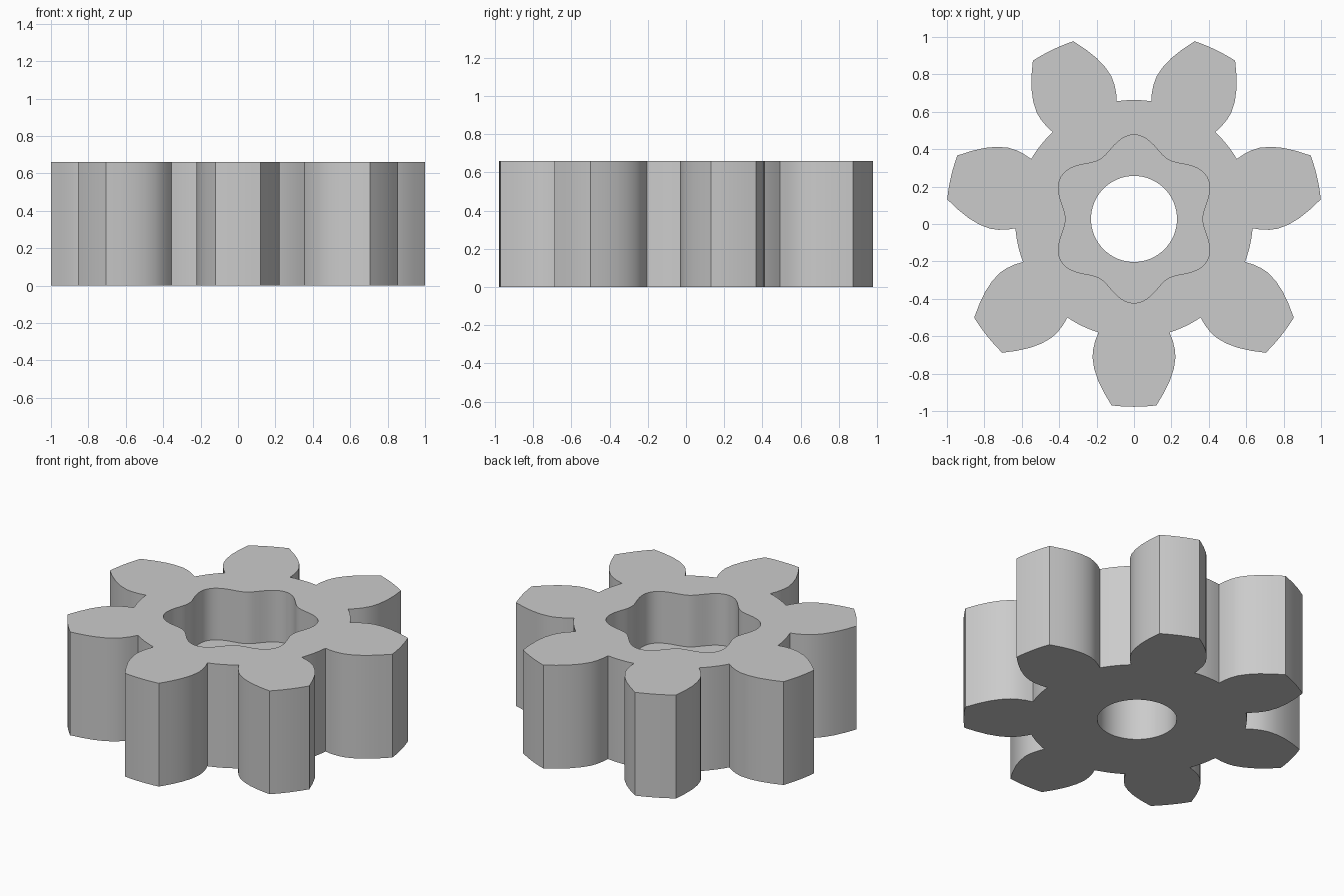
import bpy, bmesh
from math import sin, cos, pi, atan2, hypot, tau

TEETH, HEIGHT, CENTRE_Y = 7, 0.66, 0.027
FLOOR_Z = HEIGHT / 2

old = bpy.data.objects.get("Cube")
if old:
    bpy.data.objects.remove(old, do_unlink=True)

grey = bpy.data.materials.new("plain grey")
grey.use_nodes = True
colour = (0.6, 0.6, 0.6, 1)
grey.diffuse_color = colour
grey.node_tree.nodes["Principled BSDF"].inputs["Base Color"].default_value = colour


def prism(name, polar, z0, z1):
    """Extrude a closed outline of (angle, radius) points."""
    bm = bmesh.new()
    face = bm.faces.new([bm.verts.new((r * cos(a), CENTRE_Y + r * sin(a), z0)) for a, r in polar])
    top = bmesh.ops.extrude_face_region(bm, geom=[face])["geom"]
    bmesh.ops.translate(bm, vec=(0, 0, z1 - z0),
                        verts=[v for v in top if isinstance(v, bmesh.types.BMVert)])
    bmesh.ops.recalc_face_normals(bm, faces=bm.faces)
    mesh = bpy.data.meshes.new(name)
    bm.to_mesh(mesh)
    bm.free()
    mesh.materials.append(grey)
    ob = bpy.data.objects.new(name, mesh)
    bpy.context.collection.objects.link(ob)
    return ob


# Tooth flank from root to tip: (half width, distance from the centre)
flank = [(0.19, 0.607), (0.207, 0.65), (0.218, 0.695), (0.222, 0.74), (0.213, 0.8),
         (0.193, 0.862), (0.16, 0.93), (0.12, 0.997)]
side = [(atan2(w, d), hypot(w, d)) for w, d in flank]
root_a, root_r = side[0]
tip_a, tip_r = side[-1]

# One tooth, its tip arc and the root arc that follows it
tooth = [(-a, r) for a, r in side]
tooth += [(tip_a * k / 3, tip_r) for k in range(-2, 3)]
tooth += side[::-1]
gap = tau / TEETH - 2 * root_a
tooth += [(root_a + gap * k / 6, root_r) for k in range(1, 6)]
outline = [(a - pi / 2 + i * tau / TEETH, r) for i in range(TEETH) for a, r in tooth]
gear = prism("gear_body", outline, 0, HEIGHT)

# Six-lobed pocket from the top, and a round bore right through
n = 120
pocket = prism("pocket_cutter",
               [(k * tau / n, 0.408 - 0.042 * cos(6 * k * tau / n)) for k in range(n)],
               FLOOR_Z, HEIGHT + 0.2)
bore = prism("bore_cutter", [(k * tau / 64, 0.23) for k in range(64)], -0.2, HEIGHT + 0.1)

bpy.ops.object.select_all(action="DESELECT")
bpy.context.view_layer.objects.active = gear
gear.select_set(True)
for cutter in (pocket, bore):
    cutter.hide_render = True
    cut = gear.modifiers.new("cut", "BOOLEAN")
    cut.operation, cut.solver, cut.object = "DIFFERENCE", "EXACT", cutter
    bpy.ops.object.modifier_apply(modifier=cut.name)
    bpy.data.objects.remove(cutter, do_unlink=True)

bpy.ops.object.shade_smooth_by_angle(angle=pi / 6)
